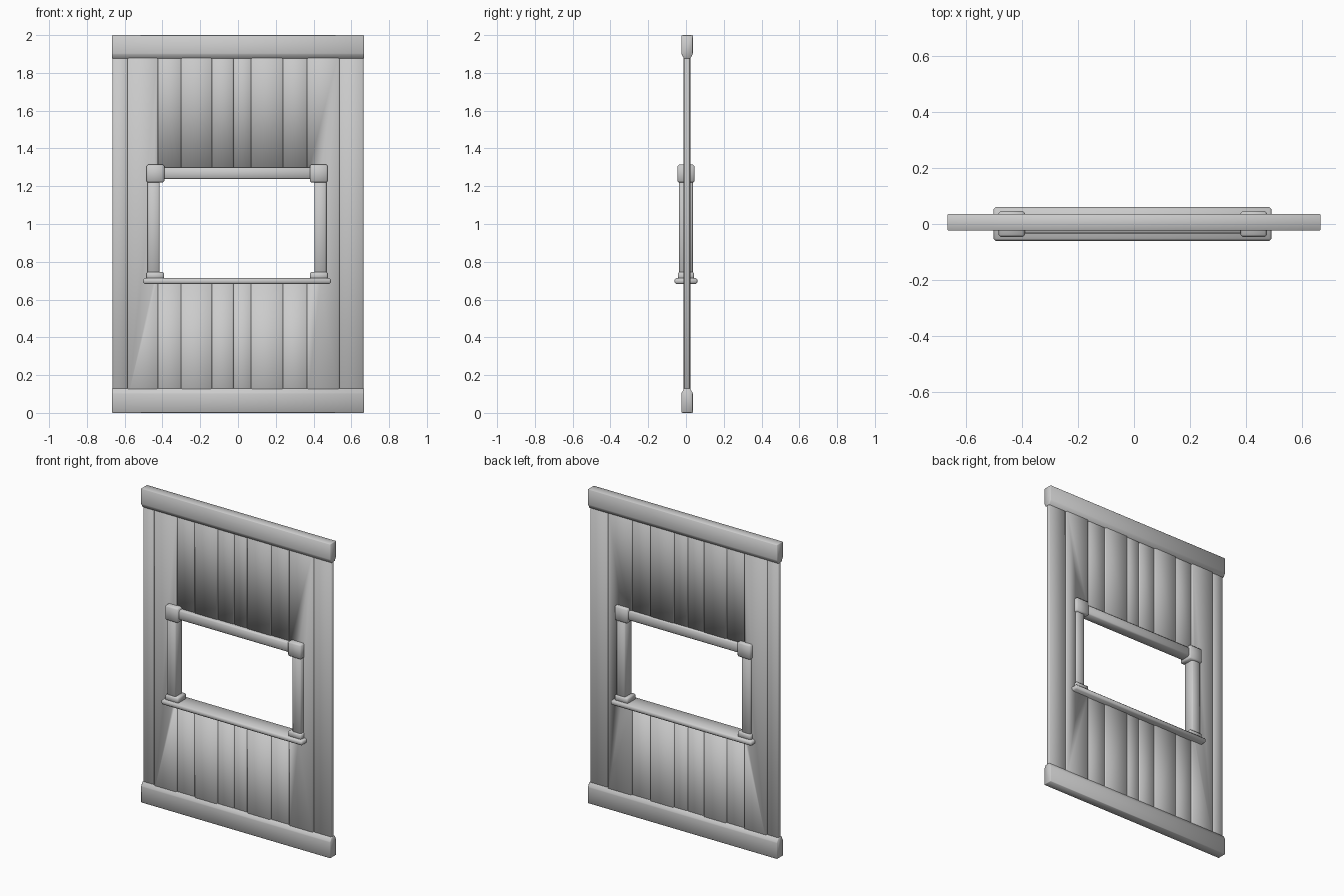
import bpy, bmesh
from mathutils import Vector

if "Cube" in bpy.data.objects:
    bpy.data.objects.remove(bpy.data.objects["Cube"])


def finish(name, bm, bevel=0.0, angle=1.1, edges=None):
    if bevel:
        bmesh.ops.bevel(bm, geom=edges or bm.edges[:], offset=bevel, segments=1,
                        affect='EDGES', clamp_overlap=True)
    bmesh.ops.recalc_face_normals(bm, faces=bm.faces[:])
    me = bpy.data.meshes.new(name)
    bm.to_mesh(me)
    bm.free()
    for p in me.polygons:
        p.use_smooth = True
    me.set_sharp_from_angle(angle=angle)
    ob = bpy.data.objects.new(name, me)
    bpy.context.collection.objects.link(ob)
    return ob


def box(name, x, y, z, bevel=0.006):
    lo, hi = Vector((x[0], y[0], z[0])), Vector((x[1], y[1], z[1]))
    bm = bmesh.new()
    bmesh.ops.create_cube(bm, size=1)
    for v in bm.verts:
        v.co = Vector([(lo[i] + hi[i]) / 2 + v.co[i] * (hi[i] - lo[i]) for i in range(3)])
    return finish(name, bm, bevel)


def extrude_x(name, profile, x0, x1, bevel):
    bm = bmesh.new()
    face = bm.faces.new([bm.verts.new((x0, y, z)) for y, z in profile])
    ext = bmesh.ops.extrude_face_region(bm, geom=[face])
    for g in ext['geom']:
        if isinstance(g, bmesh.types.BMVert):
            g.co.x = x1
    return finish(name, bm, bevel)


# Top and bottom rails, chamfered on the side facing the boards
YC = 0.006
rail = [(-0.030, 0), (0.030, 0), (0.030, 0.104), (0.016, 0.130), (-0.016, 0.130), (-0.030, 0.104)]
extrude_x("bottom_rail", [(y + YC, z) for y, z in rail], -0.667, 0.667, 0.003)
extrude_x("top_rail", [(y + YC, 2 - z * 0.125 / 0.13) for y, z in rail], -0.667, 0.667, 0.003)

# Cutter for the window opening
cutter = box("window_cutter", (-0.445, 0.435), (-0.2, 0.2), (0.697, 1.27), 0)
cutter.hide_render = True
cutter.hide_viewport = True

# Vertical boards, alternating thick and thin
seams = [-0.664, -0.584, -0.425, -0.299, -0.140, -0.024, 0.071, 0.237, 0.367, 0.536, 0.664]
for i, (a, b) in enumerate(zip(seams, seams[1:])):
    thick = i in (1, 3, 6, 8)
    h = 0.018 if thick else 0.014
    grow = 0.002 if thick else 0.0
    board = box(f"board_{i + 1}", (a - grow, b + grow), (YC - h, YC + h), (0.09, 1.91), 0.006)
    if b > -0.445 and a < 0.435:
        m = board.modifiers.new("window", 'BOOLEAN')
        m.operation = 'DIFFERENCE'
        m.solver = 'EXACT'
        m.object = cutter

# Window frame: sill and lintel
box("window_sill", (-0.502, 0.492), (-0.060, 0.060), (0.682, 0.713), 0.008)
box("window_lintel", (-0.44, 0.43), (-0.034, 0.034), (1.238, 1.300), 0.007)

# Window posts with foot and head blocks on each side
CX = -0.005
for side, s in (("left", -1), ("right", 1)):
    def span(inner, outer):
        return sorted((CX + s * inner, CX + s * outer))
    box(f"{side}_post", span(0.410, 0.473), (-0.036, 0.036), (0.70, 1.26), 0.007)
    box(f"{side}_post_foot", span(0.386, 0.480), (-0.043, 0.043), (0.705, 0.745), 0.007)
    box(f"{side}_post_head", span(0.385, 0.480), (-0.046, 0.046), (1.220, 1.314), 0.008)
